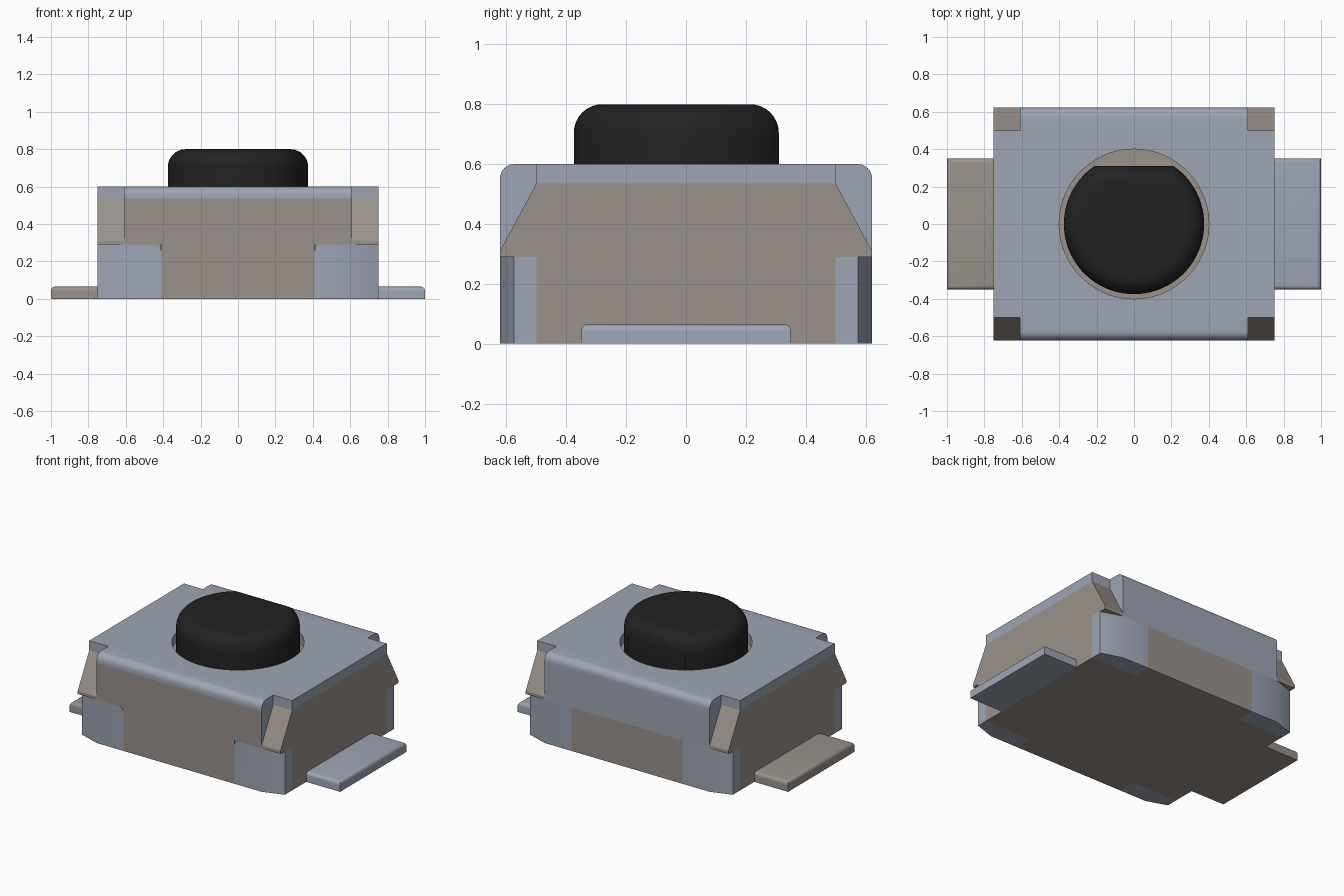
import bpy, bmesh, math
from mathutils import Vector

cube = bpy.data.objects.get("Cube")
if cube:
    bpy.data.objects.remove(cube, do_unlink=True)


def make_material(name, rgb):
    m = bpy.data.materials.new(name)
    m.diffuse_color = (*rgb, 1)
    m.use_nodes = True
    b = next(n for n in m.node_tree.nodes if n.type == 'BSDF_PRINCIPLED')
    b.inputs["Base Color"].default_value = (*rgb, 1)
    b.inputs["Roughness"].default_value = 0.6
    return m


BEIGE = make_material("warm grey plastic", (0.32, 0.285, 0.26))
METAL = make_material("blue grey metal", (0.34, 0.375, 0.455))
BLACK = make_material("black rubber", (0.016, 0.016, 0.016))

XH, YH, YC, XC = 0.75, 0.622, 0.5, 0.61   # half sizes and corner notch
Z_LEG, Z_PLATE, Z_TOP = 0.29, 0.535, 0.6


def finish(name, bm, mats, smooth=False):
    bmesh.ops.recalc_face_normals(bm, faces=bm.faces)
    me = bpy.data.meshes.new(name)
    bm.to_mesh(me)
    bm.free()
    for m in mats:
        me.materials.append(m)
    ob = bpy.data.objects.new(name, me)
    bpy.context.collection.objects.link(ob)
    if smooth:
        shade(ob)
    return ob


def shade(ob):
    bpy.ops.object.select_all(action='DESELECT')
    bpy.context.view_layer.objects.active = ob
    ob.select_set(True)
    bpy.ops.object.shade_smooth_by_angle(angle=math.radians(35))


def prism(points, direction):
    """Extrude a closed outline of 3D points along a direction."""
    bm = bmesh.new()
    face = bm.faces.new([bm.verts.new(p) for p in points])
    out = bmesh.ops.extrude_face_region(bm, geom=[face])
    verts = [v for v in out["geom"] if isinstance(v, bmesh.types.BMVert)]
    bmesh.ops.translate(bm, verts=verts, vec=direction)
    bmesh.ops.recalc_face_normals(bm, faces=bm.faces)
    return bm


def plan(points, z0, z1):
    return prism([(x, y, z0) for x, y in points], (0, 0, z1 - z0))


def box(x0, x1, y0, y1, z0, z1):
    return plan([(x0, y0), (x1, y0), (x1, y1), (x0, y1)], z0, z1)


def cross(xi, xo, yi, yo):
    """Rectangle outline with its four corners notched out."""
    q = [(xo, yi), (xi, yi), (xi, yo)]
    return (q + [(-x, y) for x, y in q[::-1]]
            + [(-x, -y) for x, y in q] + [(x, -y) for x, y in q[::-1]])


def bevel(bm, test, r):
    edges = [e for e in bm.edges if test(e.verts[0].co, e.verts[1].co)]
    bmesh.ops.bevel(bm, geom=edges, offset=r, segments=6, profile=0.5, affect='EDGES')


# Lower housing, with room for the corner legs
finish("lower_housing", plan(cross(0.41, XH, YC, YH), 0, Z_LEG), [BEIGE])

# Upper housing: plain front, metal back flap and flap edges
bm = box(-XC, XC, -YH, YH, Z_LEG, Z_PLATE)
for f in bm.faces:
    f.material_index = int(f.normal.y > 0.5 or abs(f.normal.x) > 0.5)
finish("upper_housing", bm, [BEIGE, METAL])

# Flared ends of the housing, forming the slanted corner hooks
flare = [(-YC, Z_PLATE), (-YH, 0.31), (-YH, Z_LEG), (YH, Z_LEG), (YH, 0.31), (YC, Z_PLATE)]
for sx, side in ((1, "left"), (-1, "right")):
    finish(side + "_housing_end",
           prism([(sx * XC, y, z) for y, z in flare], (sx * (XH - XC), 0, 0)), [BEIGE])

# Corner legs with a chamfered outer corner; the front ones have a rounded top
leg = [(0.41, YC), (XH, YC), (XH, 0.575), (XC, YH), (0.41, YH)]
for sx, side in ((1, "left"), (-1, "right")):
    for sy, end in ((1, "back"), (-1, "front")):
        bm = plan([(sx * x, sy * y) for x, y in leg], 0, Z_LEG)
        if sy < 0:
            bevel(bm, lambda a, b: all(abs(abs(v.x) - 0.41) < 1e-4 and v.z > 0.28
                                       for v in (a, b)), 0.035)
            xs = sorted((sx * 0.412, sx * 0.46))
            finish(side + "_leg_filler", box(*xs, -YH + 0.003, -0.51, 0.2, Z_LEG), [BEIGE])
        finish(f"{end}_{side}_leg", bm, [METAL], True)

# Metal cover plate: rounded front and back edges, round opening
bm = plan(cross(XC, XH, YC, YH), Z_PLATE, Z_TOP)
bevel(bm, lambda a, b: all(abs(v.y) > YH - 1e-4 and v.z > Z_TOP - 1e-4 for v in (a, b)), 0.048)
cover = finish("cover_plate", bm, [METAL])
ring = [(0.4 * math.cos(a), 0.4 * math.sin(a)) for a in
        (2 * math.pi * i / 96 for i in range(96))]
cutter = finish("opening_cutter", plan(ring, 0.45, 0.75), [METAL])
cutter.hide_render = True
mod = cover.modifiers.new("opening", 'BOOLEAN')
mod.operation = 'DIFFERENCE'
mod.solver = 'EXACT'
mod.object = cutter
bpy.context.view_layer.objects.active = cover
bpy.ops.object.modifier_apply(modifier=mod.name)
bpy.data.objects.remove(cutter, do_unlink=True)
shade(cover)

# Side terminals with rounded upper outer edges
for sx, side, mat in ((1, "left", METAL), (-1, "right", BEIGE)):
    bm = box(*sorted((sx * XH, sx * 1.0)), -0.35, 0.35, 0, 0.065)
    bevel(bm, lambda a, b: a.z > 0.06 and b.z > 0.06
          and abs(a.x + b.x) > 2 * XH + 0.01, 0.022)
    finish(side + "_terminal", bm, [mat], True)


# Push button: disc with a flat at the back, rounded over at the top
def d_outline(inset, n=72):
    r, flat = 0.375 - inset, 0.31 - inset
    start = math.asin(flat / r)
    sweep = 2 * math.pi - (math.pi - 2 * start)
    angles = [math.pi - start + sweep * i / n for i in range(n + 1)]
    return [(r * math.cos(a), r * math.sin(a)) for a in angles]


R = 0.095
levels = [(0, Z_PLATE)]
for i in range(9):
    t = math.pi / 2 * i / 8
    levels.append((R * (1 - math.cos(t)), 0.8 - R + R * math.sin(t)))
bm = bmesh.new()
loops = [[bm.verts.new((x, y, z)) for x, y in d_outline(d)] for d, z in levels]
for lo, hi in zip(loops, loops[1:]):
    for i in range(len(lo)):
        j = (i + 1) % len(lo)
        bm.faces.new((lo[i], lo[j], hi[j], hi[i]))
bm.faces.new(loops[-1])
bm.faces.new(loops[0][::-1])
finish("push_button", bm, [BLACK], True)
